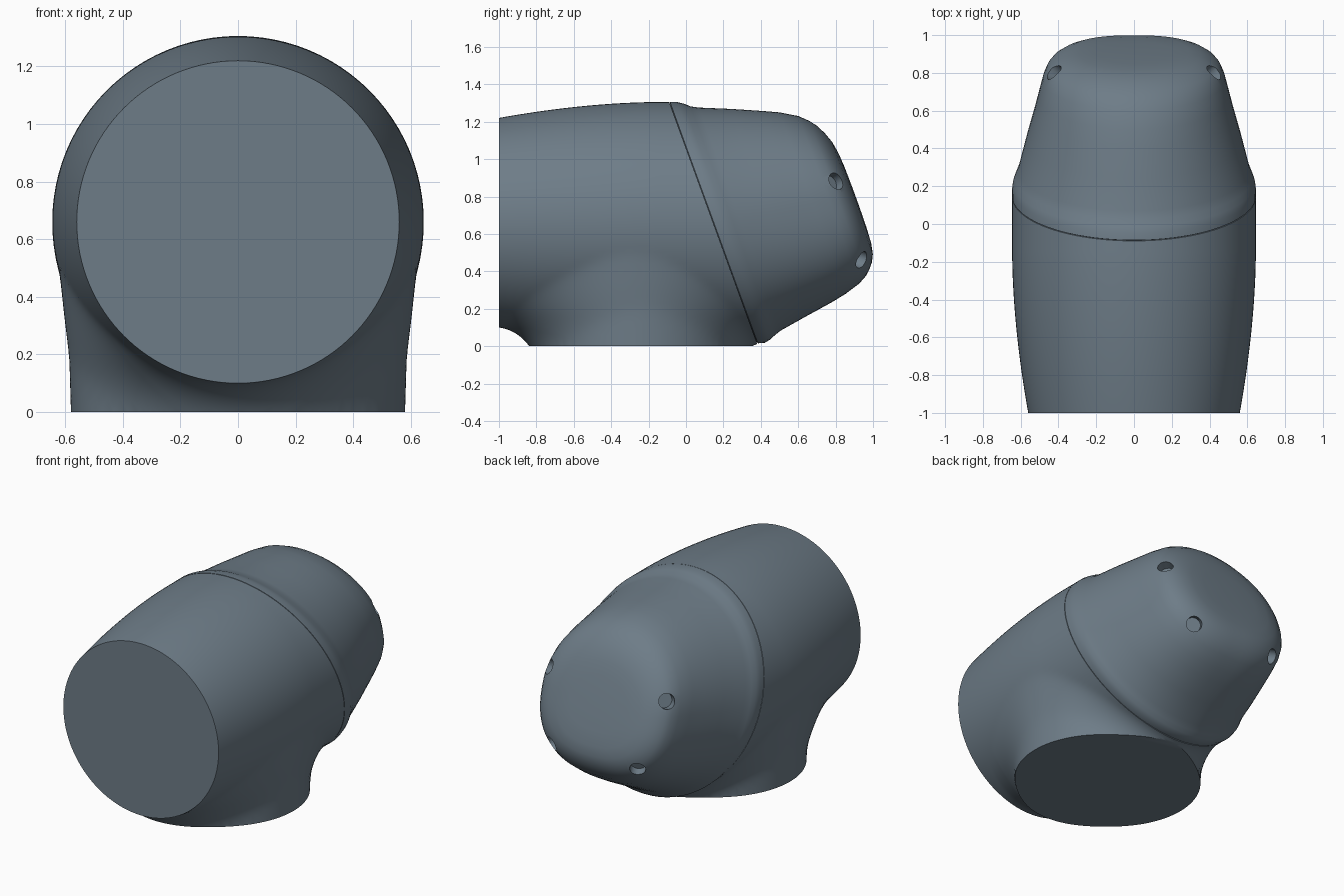
import bpy, bmesh, math
from mathutils import Vector, Matrix

if "Cube" in bpy.data.objects:
    bpy.data.objects.remove(bpy.data.objects["Cube"])

TILT = math.radians(20)
N = Vector((0, math.cos(TILT), math.sin(TILT)))    # cap axis
T = Vector((0, -math.sin(TILT), math.cos(TILT)))   # "up" within the cap plane
C = Vector((0, 0.145, 0.66))                       # centre of the joint plane
X = Vector((1, 0, 0))

paint = bpy.data.materials.new("slate_grey")
paint.diffuse_color = (0.155, 0.203, 0.245, 1)
paint.use_nodes = True
paint.node_tree.nodes["Principled BSDF"].inputs["Base Color"].default_value = paint.diffuse_color


def finish(bm, name):
    bmesh.ops.recalc_face_normals(bm, faces=bm.faces[:])
    me = bpy.data.meshes.new(name)
    bm.to_mesh(me)
    bm.free()
    me.materials.append(paint)
    ob = bpy.data.objects.new(name, me)
    bpy.context.collection.objects.link(ob)
    return ob


def loft(rings):
    """Skin a list of equal closed rings and cap both ends."""
    bm = bmesh.new()
    vs = [[bm.verts.new(p) for p in ring] for ring in rings]
    n = len(vs[0])
    for a, b in zip(vs, vs[1:]):
        for i in range(n):
            j = (i + 1) % n
            bm.faces.new((a[i], a[j], b[j], b[i]))
    bm.faces.new(vs[0])
    bm.faces.new(vs[-1])
    return bm


def slice_off(bm, co, no):
    """Remove everything beyond a plane and close the cut."""
    cut = bmesh.ops.bisect_plane(bm, geom=bm.verts[:] + bm.edges[:] + bm.faces[:], dist=1e-5,
                                 plane_co=co, plane_no=no, clear_outer=True)
    edges = [g for g in cut["geom_cut"] if isinstance(g, bmesh.types.BMEdge) and g.is_boundary]
    bmesh.ops.edgeloop_fill(bm, edges=edges)


def smooth(ob, deg=35):
    bpy.ops.object.select_all(action='DESELECT')
    ob.select_set(True)
    bpy.context.view_layer.objects.active = ob
    bpy.ops.object.shade_smooth_by_angle(angle=math.radians(deg))


# Housing: barrel along y blended with a round foot, found radially from the barrel axis
def housing_field(x, y, z):
    barrel_r = 0.645 - 0.085 * (max(0, -0.15 - y) / 0.85) ** 1.8
    a = math.hypot(x, z - 0.66) - barrel_r
    if z >= 0.66:                       # the foot only reaches down from the axis
        return a
    b = math.hypot(x, (y + 0.25) * 0.58 / 0.545) - 0.58 - 0.03 * z
    k = 0.12 + 0.08 * min(1, max(0, -0.25 - y) / 0.55)
    fade = min(1, (0.66 - z) / 0.5)     # the fillet dies out towards the axis
    k = 0.002 + k * fade * fade * (3 - 2 * fade)
    return max(k, min(a, b)) - math.hypot(max(k - a, 0), max(k - b, 0))


def housing_radius(y, ang):
    lo, hi = 0.4, 1.0
    for _ in range(18):
        r = (lo + hi) / 2
        if housing_field(r * math.cos(ang), y, 0.66 + r * math.sin(ang)) < 0:
            lo = r
        else:
            hi = r
    return lo


SEG = 128
rings = []
for s in range(121):
    y = -1 + 1.5 * s / 120
    ring = []
    for i in range(SEG):
        ang = 2 * math.pi * i / SEG
        r = housing_radius(y, ang)
        ring.append((r * math.cos(ang), y, 0.66 + r * math.sin(ang)))
    rings.append(ring)
bm = loft(rings)
slice_off(bm, (0, 0, 0), (0, 0, -1))
slice_off(bm, C, N)
smooth(finish(bm, "housing"))

# End cap: sections along the tilted axis (offset, top, bottom, half width)
sections = [
    (-0.02, 0.66, -0.66, 0.62), (0.001, 0.678, -0.678, 0.637), (0.004, 0.686, -0.688, 0.645),
    (0.04, 0.672, -0.698, 0.645), (0.07, 0.652, -0.692, 0.64), (0.10, 0.625, -0.68, 0.628),
    (0.14, 0.604, -0.666, 0.612), (0.30, 0.538, -0.64, 0.57), (0.45, 0.472, -0.617, 0.527),
    (0.535, 0.433, -0.60, 0.505), (0.623, 0.38, -0.573, 0.482), (0.67, 0.335, -0.547, 0.462),
    (0.70, 0.295, -0.52, 0.438), (0.725, 0.245, -0.49, 0.40), (0.745, 0.19, -0.45, 0.355),
    (0.757, 0.12, -0.39, 0.29), (0.762, 0.04, -0.30, 0.20), (0.764, -0.08, -0.18, 0.06)]
rings = []
for u, top, bot, w in sections:
    mid, half = (top + bot) / 2, (top - bot) / 2
    ring = []
    for i in range(96):
        ang = 2 * math.pi * i / 96
        c, s = math.cos(ang), math.sin(ang)
        # lower half grows slightly squarer towards the end
        e = 2 / (2 + (0.5 * min(1, max(0, u) / 0.6) if s < 0 else 0))
        x = w * math.copysign(abs(c) ** e, c)
        v = mid + half * math.copysign(abs(s) ** e, s)
        ring.append(C + X * x + N * u + T * v)
    rings.append(ring)
cap = finish(loft(rings), "end_cap")

# Four blind screw holes, mirrored left and right: (x, offset, height), outward direction
for pos, out in (((0.42, 0.69, -0.017), (0.75, 0.65, 0.05)),
                 ((0.31, 0.68, -0.46), (0.45, 0.65, -0.6))):
    for side in (-1, 1):
        p = C + X * side * pos[0] + N * pos[1] + T * pos[2]
        d = (X * side * out[0] + N * out[1] + T * out[2]).normalized()
        bm = bmesh.new()
        place = Matrix.Translation(p + d * 0.04) @ d.to_track_quat('Z', 'Y').to_matrix().to_4x4()
        bmesh.ops.create_cone(bm, cap_ends=True, segments=24, radius1=0.048, radius2=0.048,
                              depth=0.19, matrix=place)
        cutter = finish(bm, "hole_cutter")
        cutter.hide_render = True
        mod = cap.modifiers.new("hole", 'BOOLEAN')
        mod.operation, mod.solver, mod.object = 'DIFFERENCE', 'EXACT', cutter
        bpy.context.view_layer.objects.active = cap
        bpy.ops.object.modifier_apply(modifier=mod.name)
        bpy.data.objects.remove(cutter, do_unlink=True)
smooth(cap)
